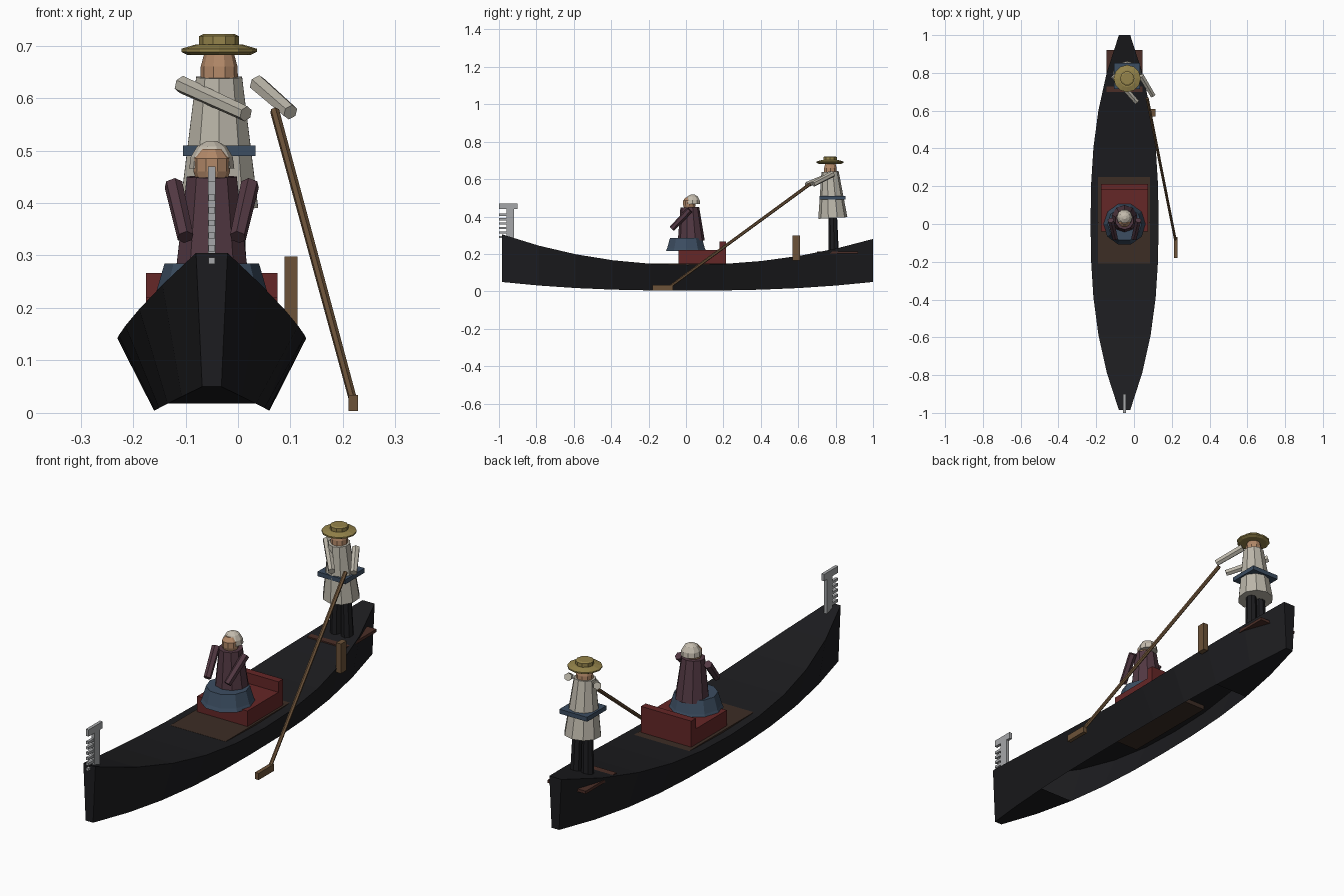
import bpy, bmesh, math
from mathutils import Vector

if "Cube" in bpy.data.objects:
    bpy.data.objects.remove(bpy.data.objects["Cube"])

CX = -0.05  # boat centreline


def material(name, rgb):
    m = bpy.data.materials.new(name)
    m.diffuse_color = (*rgb, 1)
    m.use_nodes = True
    m.node_tree.nodes["Principled BSDF"].inputs["Base Color"].default_value = m.diffuse_color
    return m


BLACK = material("black_paint", (0.012, 0.012, 0.014))
WOOD = material("oar_wood", (0.15, 0.085, 0.04))
FLOOR = material("dark_wood", (0.045, 0.026, 0.018))
RED = material("red_cushion", (0.13, 0.02, 0.02))
PLUM = material("plum_cloth", (0.085, 0.04, 0.055))
BLUE = material("blue_cloth", (0.045, 0.075, 0.12))
CREAM = material("cream_cloth", (0.50, 0.47, 0.40))
SKIN = material("skin", (0.45, 0.25, 0.14))
STRAW = material("straw", (0.30, 0.23, 0.07))
STEEL = material("steel", (0.38, 0.39, 0.40))
HAIR = material("pale_hair", (0.55, 0.50, 0.42))


def finish(bm, name, mat):
    me = bpy.data.meshes.new(name)
    bm.to_mesh(me)
    bm.free()
    me.materials.append(mat)
    ob = bpy.data.objects.new(name, me)
    bpy.context.collection.objects.link(ob)
    return ob


def box(name, lo, hi, mat):
    bm = bmesh.new()
    bmesh.ops.create_cube(bm, size=1)
    lo, hi = Vector(lo), Vector(hi)
    for v in bm.verts:
        v.co = (lo + hi) / 2 + v.co * (hi - lo)
    return finish(bm, name, mat)


def rod(name, a, b, r1, r2, sides, mat):
    """Flat-sided tapered cylinder from a to b."""
    a, b = Vector(a), Vector(b)
    bm = bmesh.new()
    bmesh.ops.create_cone(bm, cap_ends=True, segments=sides, radius1=r1, radius2=r2,
                          depth=(b - a).length)
    bmesh.ops.rotate(bm, verts=bm.verts, matrix=(b - a).to_track_quat('Z', 'Y').to_matrix())
    bmesh.ops.translate(bm, verts=bm.verts, vec=(a + b) / 2)
    return finish(bm, name, mat)


def lathe(name, x, y, profile, sides, mat):
    """Stack of (radius, z) rings, capped at both ends."""
    bm = bmesh.new()
    rings = [[bm.verts.new((x + r * math.cos(2 * math.pi * i / sides),
                            y + r * math.sin(2 * math.pi * i / sides), z))
              for i in range(sides)] for r, z in profile]
    for p, q in zip(rings, rings[1:]):
        for i in range(sides):
            j = (i + 1) % sides
            bm.faces.new((p[i], p[j], q[j], q[i]))
    bm.faces.new(rings[0][::-1])
    bm.faces.new(rings[-1])
    return finish(bm, name, mat)


# Hull: lofted stations, decked over, with the bottom open amidships
bm = bmesh.new()
stations = []
for t in [-1, -.8, -.6, -.4, -.2, 0, .2, .4, .6, .8, 1]:
    s = abs(t)
    w = 0.03 + 0.15 * (1 - s ** 2.5)
    top = 0.142 + (0.163 if t < 0 else 0.138) * s ** 2.1
    low = 0.004 + 0.046 * s ** 2.4
    y = t * 0.9925 + 0.0075
    stations.append([bm.verts.new(p) for p in (
        (CX - w, y, top), (CX - w * .61, y, low), (CX + w * .61, y, low), (CX + w, y, top))])
for k, (p, q) in enumerate(zip(stations, stations[1:])):
    for i in range(4):
        if i == 1 and 2 <= k <= 7:
            continue
        j = (i + 1) % 4
        bm.faces.new((p[i], p[j], q[j], q[i]))
bm.faces.new(stations[0][::-1])
bm.faces.new(stations[-1])
bmesh.ops.recalc_face_normals(bm, faces=bm.faces)
finish(bm, "hull", BLACK)

# Bow comb
box("bow_comb_post", (CX - .007, -.96, .27), (CX + .007, -.92, .45), STEEL)
box("bow_comb_cap", (CX - .007, -1.0, .44), (CX + .007, -.9, .47), STEEL)
for i in range(6):
    z = .29 + i * .024
    box(f"bow_comb_tooth_{i}", (CX - .006, -1.0, z - .006), (CX + .006, -.95, z + .006), STEEL)

# Fittings
box("cockpit_floor", (-.19, -.21, .13), (.085, .25, .15), FLOOR)
box("stern_platform", (-.145, .70, .201), (.045, .92, .214),
    material("platform_wood", (0.07, 0.027, 0.02)))
box("oarlock", (.089, .57, .165), (.113, .61, .298), WOOD)
box("seat", (-.175, -.04, .14), (.075, .21, .22), RED)
box("seat_back", (-.175, .18, .14), (.075, .213, .267), RED)

# Seated passenger
lathe("passenger_skirt", CX, 0, [(.113, .215), (.106, .23), (.09, .285)], 10, BLUE)
rod("passenger_torso", (CX, .028, .27), (CX, .02, .45), .072, .05, 10, PLUM)
lathe("passenger_head", CX, .018, [(.03, .445), (.035, .46), (.035, .485), (.02, .503)], 10, SKIN)
lathe("passenger_hair", CX, .035, [(.043, .466), (.04, .488), (.028, .508), (.01, .518)], 10, HAIR)
for side in (-1, 1):
    rod(f"passenger_arm_{side}", (CX + side * .073, .02, .435), (CX + side * .05, -.075, .335),
        .018, .016, 6, PLUM)

# Standing rower
RX, RY = -.036, .775
for side in (-1, 1):
    rod(f"rower_leg_{side}", (RX + side * .028, .79, .21), (RX + side * .024, .785, .40),
        .027, .023, 8, BLACK)
rod("rower_coat", (RX, .785, .392), (RX, .77, .64), .078, .046, 10, CREAM)
box("rower_sash", (RX - .069, .715, .49), (RX + .069, .853, .51), BLUE)
lathe("rower_head", RX, .772, [(.036, .635), (.035, .66), (.027, .69)], 10, SKIN)
lathe("hat_brim", RX, RY - .005, [(.06, .682), (.072, .688), (.072, .694), (.045, .702)], 12, STRAW)
lathe("hat_crown", RX, RY - .005, [(.038, .695), (.038, .718), (.03, .722)], 10, STRAW)
rod("rower_left_arm", (-.108, .785, .626), (.015, .645, .57), .017, .015, 6, CREAM)
rod("rower_right_arm", (.037, .785, .628), (.1, .68, .573), .017, .015, 6, CREAM)

# Oar
rod("oar_shaft", (.07, .665, .575), (.22, -.09, .022), .009, .008, 6, WOOD)
box("oar_blade", (.211, -.18, .004), (.229, -.07, .034), WOOD)
